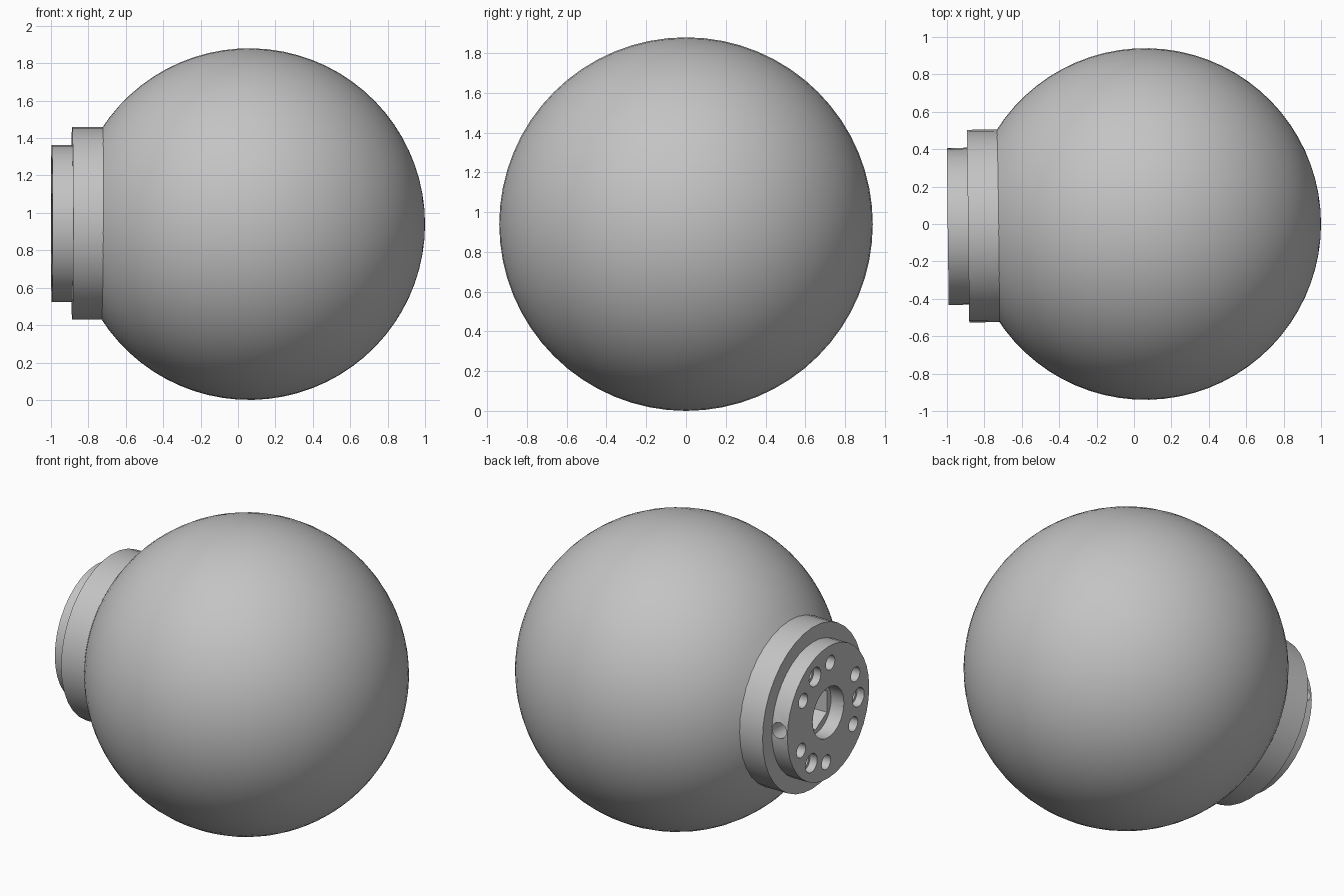
import bpy
import bmesh
from math import sin, cos, pi, radians, asin
from mathutils import Matrix, Vector

if "Cube" in bpy.data.objects:
    bpy.data.objects.remove(bpy.data.objects["Cube"])

grey = bpy.data.materials.new("plain grey")
grey.use_nodes = True
grey.diffuse_color = (0.55, 0.55, 0.55, 1)
grey.node_tree.nodes["Principled BSDF"].inputs["Base Color"].default_value = grey.diffuse_color

CENTRE = Vector((0.06, 0, 0.94))
RADIUS = 0.94
COLLAR_FACE, CAP_FACE = -0.887, -0.996


def to_object(bm, name):
    mesh = bpy.data.meshes.new(name)
    bm.to_mesh(mesh)
    bm.free()
    mesh.materials.append(grey)
    obj = bpy.data.objects.new(name, mesh)
    bpy.context.collection.objects.link(obj)
    return obj


def activate(obj):
    bpy.ops.object.select_all(action="DESELECT")
    obj.select_set(True)
    bpy.context.view_layer.objects.active = obj


def smooth(obj):
    activate(obj)
    bpy.ops.object.shade_smooth_by_angle(angle=radians(30))


def lathe(name, profile, steps):
    """Turn (x, radius) points about the level axis through CENTRE."""
    bm = bmesh.new()
    verts = [bm.verts.new((x, r, CENTRE.z)) for x, r in profile]
    edges = [bm.edges.new(pair) for pair in zip(verts, verts[1:])]
    bmesh.ops.spin(bm, geom=verts + edges, cent=(0, 0, CENTRE.z), axis=(1, 0, 0),
                   angle=2 * pi, steps=steps, use_merge=False)
    bmesh.ops.remove_doubles(bm, verts=bm.verts, dist=0.0001)
    bmesh.ops.recalc_face_normals(bm, faces=bm.faces)
    return to_object(bm, name)


def drill(target, start, direction, depth, radius, sides=16):
    """Cut a blind hole that starts just outside the surface."""
    direction = Vector(direction).normalized()
    length = depth + 0.05
    middle = Vector(start) + direction * (length / 2 - 0.05)
    turn = direction.to_track_quat("Z", "Y").to_matrix().to_4x4()
    bm = bmesh.new()
    bmesh.ops.create_cone(bm, cap_ends=True, segments=sides, radius1=radius,
                          radius2=radius, depth=length,
                          matrix=Matrix.Translation(middle) @ turn)
    cutter = to_object(bm, "hole_cutter")
    cutter.hide_render = True
    mod = target.modifiers.new("hole", "BOOLEAN")
    mod.operation = "DIFFERENCE"
    mod.solver = "EXACT"
    mod.object = cutter
    activate(target)
    bpy.ops.object.modifier_apply(modifier=mod.name)
    bpy.data.objects.remove(cutter)


# Globe, left open where the mounting flange covers it
end = pi - asin(0.5 / RADIUS)
arc = [(CENTRE.x + RADIUS * cos(end * i / 30), RADIUS * sin(end * i / 30)) for i in range(31)]
globe = lathe("globe", arc, 64)
smooth(globe)

# Stepped flange: wide collar and narrower cap
flange = lathe("mounting_flange", [
    (-0.7, 0), (-0.7, 0.515), (COLLAR_FACE, 0.515),
    (COLLAR_FACE, 0.42), (CAP_FACE, 0.42), (CAP_FACE, 0)], 36)

# Central bore with a hexagonal socket behind it
middle = (CAP_FACE, 0, CENTRE.z)
drill(flange, middle, (1, 0, 0), 0.09, 0.16, 32)
drill(flange, middle, (1, 0, 0), 0.22, 0.135, 6)

# Three groups of bolt holes: a counterbored one between two plain ones
for group in range(3):
    for offset in (-30, 0, 30):
        angle = radians(64 + 120 * group + offset)
        spot = (CAP_FACE, 0.31 * cos(angle), CENTRE.z + 0.31 * sin(angle))
        if offset == 0:
            drill(flange, spot, (1, 0, 0), 0.05, 0.06)
            drill(flange, spot, (1, 0, 0), 0.2, 0.042)
        else:
            drill(flange, spot, (1, 0, 0), 0.15, 0.046)

# Set-screw hole in the side of the cap
tilt = radians(4)
out = Vector((0, cos(tilt), sin(tilt)))
side = Vector((CAP_FACE + 0.058, 0, CENTRE.z)) + out * 0.42
drill(flange, side, -out, 0.15, 0.05)
smooth(flange)

# The flange sits very slightly askew on the globe
pivot = Matrix.Translation(CENTRE)
flange.data.transform(Matrix.Translation((0, 0, 0.004)) @ pivot
                      @ Matrix.Rotation(0.012, 4, "Z") @ pivot.inverted())
